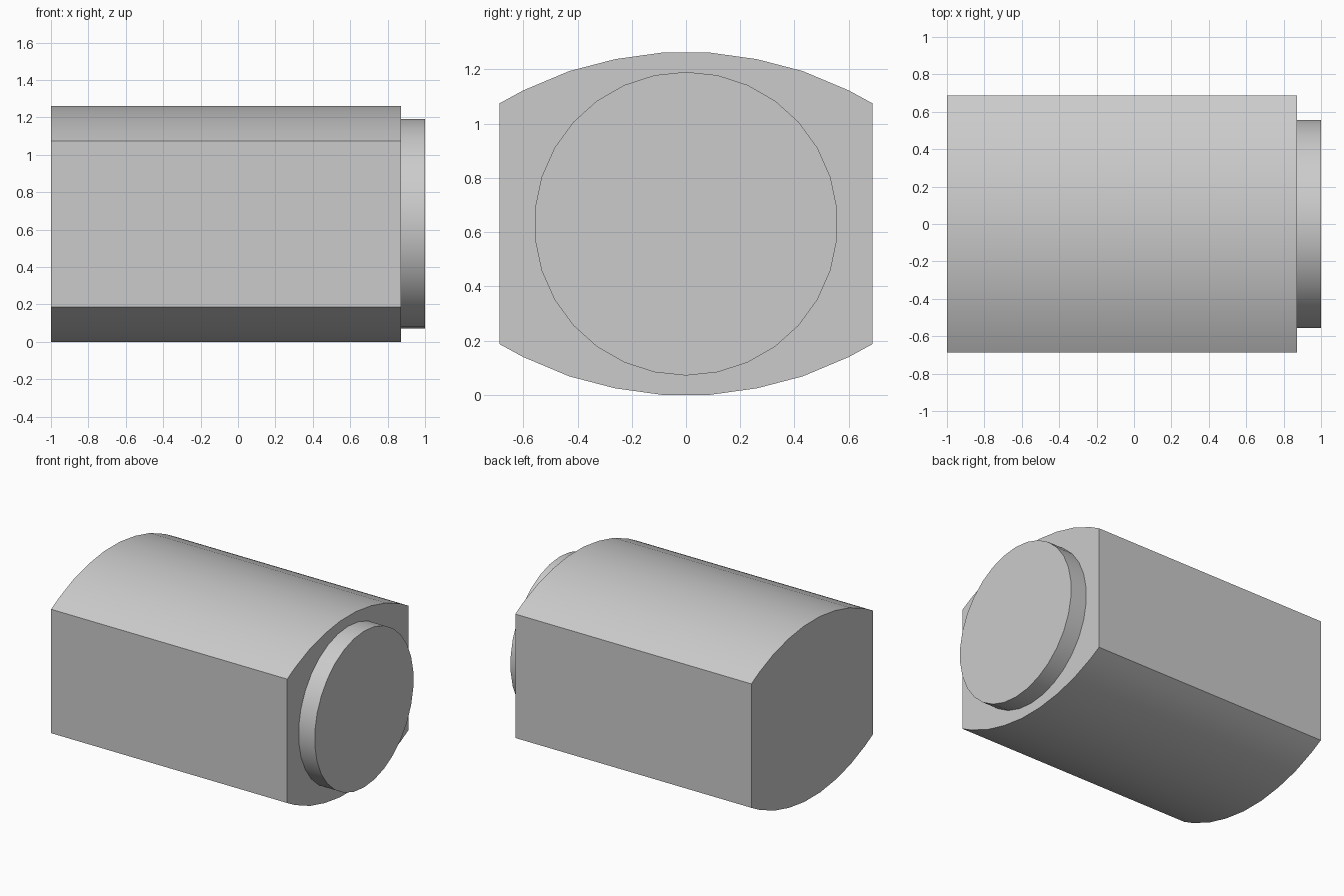
import bpy, bmesh, math

if "Cube" in bpy.data.objects:
    bpy.data.objects.remove(bpy.data.objects["Cube"], do_unlink=True)

MID_Z = 0.631

grey = bpy.data.materials.new("plain grey")
grey.use_nodes = True
colour = (0.6, 0.6, 0.6, 1.0)
grey.diffuse_color = colour
grey.node_tree.nodes["Principled BSDF"].inputs["Base Color"].default_value = colour


def extrude_along_x(name, profile, x_start, x_end):
    """Sweep a closed (y, height above middle) profile along x."""
    bm = bmesh.new()
    face = bm.faces.new([bm.verts.new((x_start, y, MID_Z + h)) for y, h in profile])
    swept = bmesh.ops.extrude_face_region(bm, geom=[face], use_keep_orig=True)
    moved = [v for v in swept["geom"] if isinstance(v, bmesh.types.BMVert)]
    bmesh.ops.translate(bm, verts=moved, vec=(x_end - x_start, 0, 0))
    bmesh.ops.recalc_face_normals(bm, faces=bm.faces)
    mesh = bpy.data.meshes.new(name)
    bm.to_mesh(mesh)
    bm.free()
    mesh.materials.append(grey)
    obj = bpy.data.objects.new(name, mesh)
    bpy.context.collection.objects.link(obj)
    bpy.ops.object.select_all(action="DESELECT")
    obj.select_set(True)
    bpy.context.view_layer.objects.active = obj
    bpy.ops.object.shade_smooth_by_angle(angle=math.radians(30))
    return obj


# Body: flat sides with shallow arched top and bottom
quarter = [(0.688, 0.444), (0.60, 0.492), (0.431, 0.563), (0.262, 0.607), (0.09, MID_Z)]
top = quarter + [(-y, h) for y, h in reversed(quarter)]
extrude_along_x("body", top + [(-y, -h) for y, h in top], -1.0, 0.872)

# Round end boss
SIDES = 30
circle = [(0.56 * math.sin(math.tau * i / SIDES), 0.56 * math.cos(math.tau * i / SIDES))
          for i in range(SIDES)]
extrude_along_x("end_boss", circle, 0.862, 1.0)
